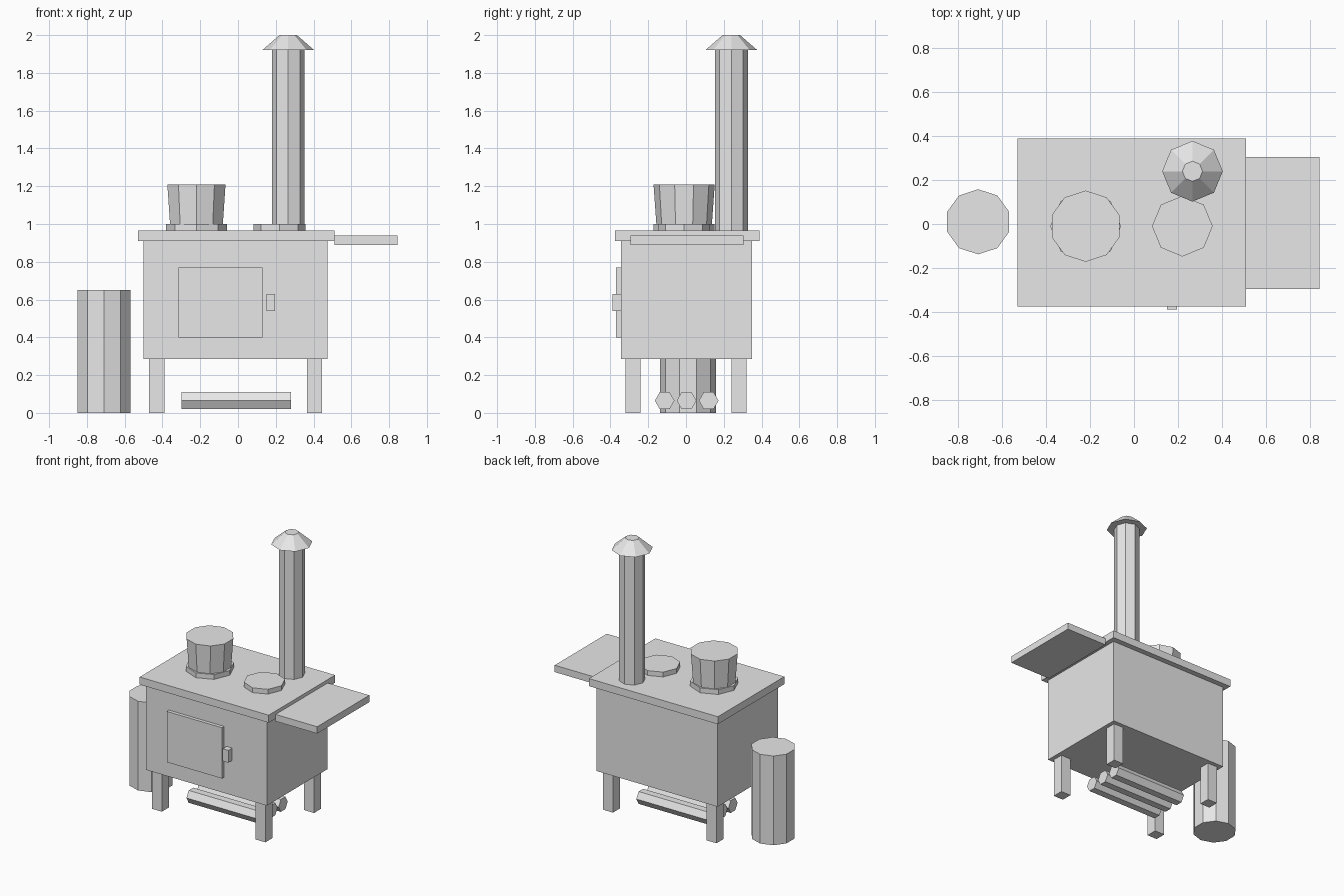
import bpy
import math

cube = bpy.data.objects.get("Cube")
if cube:
    bpy.data.objects.remove(cube, do_unlink=True)

grey = bpy.data.materials.new("plain_grey")
grey.use_nodes = True
colour = (0.8, 0.8, 0.8, 1)
grey.diffuse_color = colour
grey.node_tree.nodes["Principled BSDF"].inputs["Base Color"].default_value = colour


def finish(name):
    obj = bpy.context.object
    obj.name = name
    obj.data.materials.clear()
    obj.data.materials.append(grey)
    return obj


def box(name, xs, ys, zs):
    """Box spanning the given (min, max) ranges."""
    spans = (xs, ys, zs)
    bpy.ops.mesh.primitive_cube_add(size=1, location=[sum(s) / 2 for s in spans])
    obj = finish(name)
    size = [s[1] - s[0] for s in spans]
    for v in obj.data.vertices:
        v.co = [c * d for c, d in zip(v.co, size)]
    return obj


def prism(name, sides, bottom_r, top_r, x, y, z0, z1):
    """Upright, optionally tapered, many-sided column."""
    bpy.ops.mesh.primitive_cone_add(
        vertices=sides, radius1=bottom_r, radius2=top_r,
        depth=z1 - z0, location=(x, y, (z0 + z1) / 2))
    return finish(name)


# Stove body, top plate and side shelf
box("stove_body", (-0.50, 0.475), (-0.345, 0.35), (0.285, 0.91))
box("top_plate", (-0.53, 0.51), (-0.375, 0.39), (0.91, 0.965))
box("side_shelf", (0.51, 0.845), (-0.295, 0.305), (0.89, 0.94))

# Oven door and handle
box("oven_door", (-0.315, 0.13), (-0.37, -0.345), (0.40, 0.77))
box("door_handle", (0.15, 0.195), (-0.39, -0.345), (0.54, 0.63))

# Four legs
for side, x in (("right", -0.43), ("left", 0.405)):
    for end, y in (("front", -0.28), ("back", 0.28)):
        box(f"{end}_{side}_leg", (x - 0.04, x + 0.04), (y - 0.04, y + 0.04), (0, 0.285))

# Burner plates and cooking pot
prism("right_burner", 8, 0.161, 0.161, -0.22, -0.01, 0.965, 1.0)
prism("left_burner", 8, 0.138, 0.138, 0.22, -0.01, 0.965, 1.0)
prism("cooking_pot", 10, 0.147, 0.162, -0.22, -0.01, 1.0, 1.21)

# Chimney pipe and its rain cap
prism("chimney_pipe", 8, 0.087, 0.087, 0.266, 0.24, 0.965, 1.92)
prism("chimney_cap", 8, 0.138, 0.046, 0.266, 0.24, 1.92, 2.0)

# Barrel beside the stove
prism("barrel", 10, 0.148, 0.148, -0.709, 0.01, 0, 0.65)

# Hexagonal firewood logs lying under the stove
for i, y in enumerate((-0.113, 0.003, 0.12)):
    log = prism(f"firewood_log_{i + 1}", 6, 0.052, 0.052, -0.01, y, -0.225, 0.355)
    log.rotation_euler = (0, math.pi / 2, 0)
